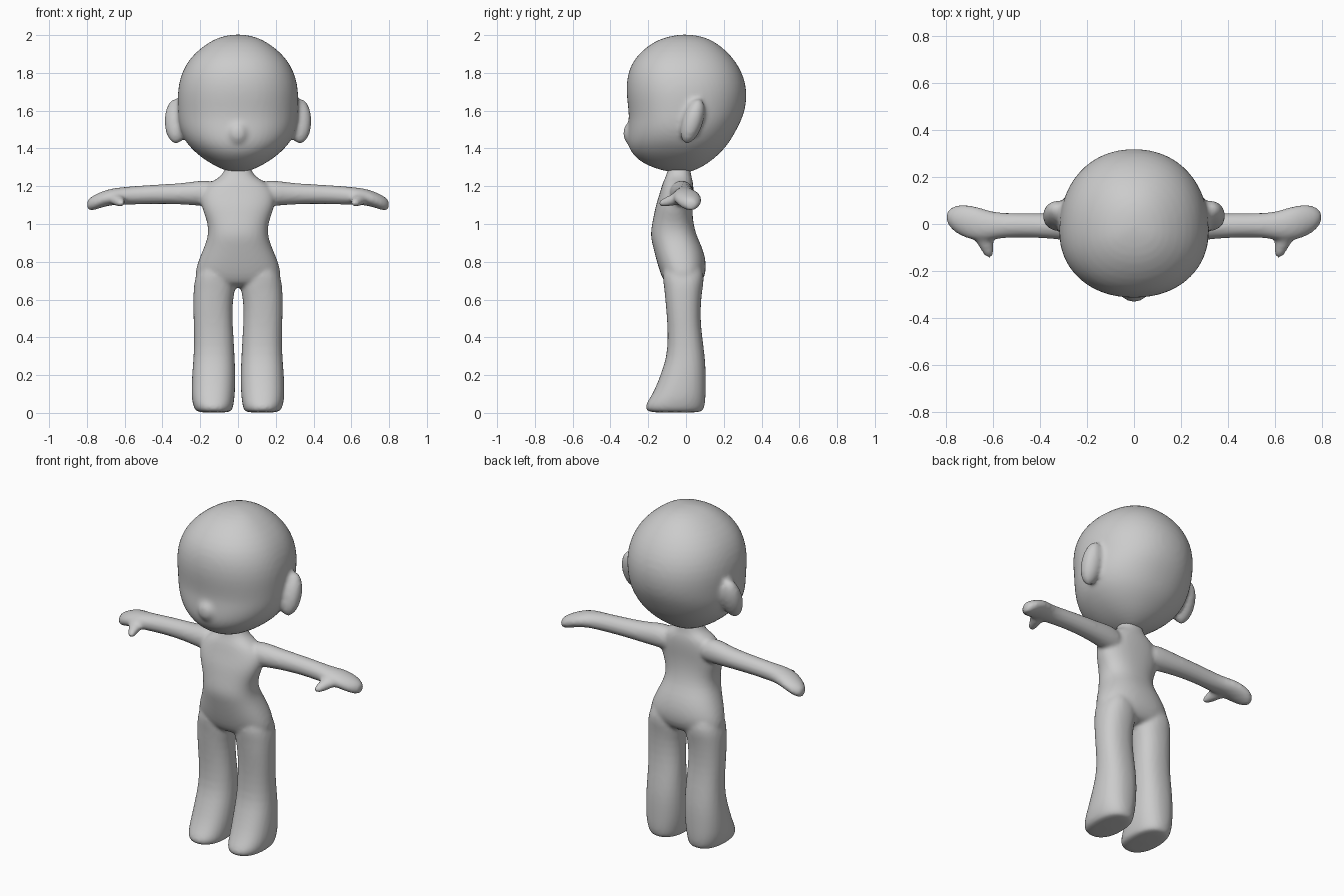
import bpy, bmesh, math
from mathutils import Vector

N = 32
skin = bpy.data.materials.new("plain grey")
skin.diffuse_color = (0.6, 0.6, 0.6, 1)


def loft(bm, rings, power=2.0):
    """Skin a closed tube through rings of (centre, half-axis u, half-axis v front, v back)."""
    loops = []
    for c, u, front, back in rings:
        loop = []
        for i in range(N):
            a = 2 * math.pi * i / N
            ca, sa = math.cos(a), math.sin(a)
            e = 2 / power
            cu = math.copysign(abs(ca) ** e, ca)
            sv = abs(sa) ** e
            loop.append(bm.verts.new(Vector(c) + Vector(u) * cu + Vector(front if sa < 0 else back) * sv))
        loops.append(loop)
    for a, b in zip(loops, loops[1:]):
        for i in range(N):
            j = (i + 1) % N
            bm.faces.new((a[i], a[j], b[j], b[i]))
    bm.faces.new(loops[0][::-1])
    bm.faces.new(loops[-1])


def upright(bm, rows, power=2.0):
    """Rows of z, x min, x max, y front, y back, y of widest point."""
    loft(bm, [(((x0 + x1) / 2, m, z), ((x1 - x0) / 2, 0, 0), (0, y0 - m, 0), (0, y1 - m, 0))
              for z, x0, x1, y0, y1, m in rows], power)


def sideways(bm, s, rows):
    """Rows of x, z low, z high, y front, y back, mirrored by s."""
    loft(bm, [((s * x, (y0 + y1) / 2, (z0 + z1) / 2), (0, 0, (z1 - z0) / 2),
               (0, (y0 - y1) / 2, 0), (0, (y1 - y0) / 2, 0)) for x, z0, z1, y0, y1 in rows])


def blob(bm, centre, radii, lean=0.0):
    """Ellipsoid tilted about x."""
    r = bmesh.ops.create_uvsphere(bm, u_segments=24, v_segments=14, radius=1)
    for v in r["verts"]:
        p = Vector((v.co.x * radii[0], v.co.y * radii[1], v.co.z * radii[2]))
        v.co = Vector(centre) + Vector((p.x, p.y + lean * p.z, p.z))


def finish(bm, name, voxel, smooth):
    """Fuse the volumes into one smooth skin."""
    bmesh.ops.recalc_face_normals(bm, faces=bm.faces)
    me = bpy.data.meshes.new(name)
    bm.to_mesh(me)
    bm.free()
    me.materials.append(skin)
    me.shade_smooth()
    ob = bpy.data.objects.new(name, me)
    bpy.context.collection.objects.link(ob)
    ob.modifiers.new("round", "SUBSURF").levels = 1
    ob.modifiers["round"].render_levels = 1
    rm = ob.modifiers.new("fuse", "REMESH")
    rm.mode, rm.voxel_size, rm.use_smooth_shade = "VOXEL", voxel, True
    sm = ob.modifiers.new("soften", "SMOOTH")
    sm.factor, sm.iterations = 0.5, smooth


# Body: neck, torso and hips
bm = bmesh.new()
torso = [(1.33, .06, -.09, .02), (1.27, .075, -.10, .025), (1.245, .10, -.11, .03),
         (1.215, .16, -.125, .04), (1.16, .20, -.14, .04), (1.10, .195, -.16, .035),
         (1.05, .178, -.17, .035), (1.00, .16, -.18, .04), (.94, .157, -.19, .055),
         (.88, .178, -.175, .085), (.82, .205, -.16, .103), (.76, .225, -.143, .108),
         (.71, .228, -.125, .095), (.675, .20, -.10, .07), (.665, .10, -.05, .03)]
upright(bm, [(z, -w, w, f, b, (f + b) / 2) for z, w, f, b in torso], 2.3)

for s in (-1, 1):
    # Leg flowing into the foot
    leg = [(.80, .06, .19, -.12, .08), (.72, .02, .228, -.125, .098), (.66, .012, .235, -.115, .088),
           (.60, .028, .237, -.11, .08), (.50, .03, .236, -.10, .076), (.40, .023, .232, -.096, .086),
           (.30, .018, .235, -.102, .10), (.22, .014, .242, -.128, .105), (.14, .014, .246, -.158, .105),
           (.08, .018, .246, -.19, .104), (.04, .024, .238, -.216, .10), (.015, .03, .228, -.212, .092),
           (.0, .045, .21, -.195, .08)]
    upright(bm, [(z, min(s * a, s * b), max(s * a, s * b), f, k, (f + k) / 2) for z, a, b, f, k in leg], 2.3)
    # Arm and mitten hand
    sideways(bm, s, [(.08, 1.09, 1.22, -.08, .03), (.18, 1.095, 1.235, -.09, .04), (.25, 1.10, 1.222, -.075, .043),
                     (.33, 1.105, 1.214, -.064, .046), (.45, 1.107, 1.208, -.057, .046),
                     (.56, 1.102, 1.20, -.058, .046), (.62, 1.103, 1.194, -.072, .056),
                     (.67, 1.10, 1.188, -.072, .075), (.72, 1.088, 1.173, -.06, .083),
                     (.765, 1.072, 1.152, -.036, .08), (.79, 1.07, 1.135, -.008, .062), (.80, 1.085, 1.12, .015, .045)])
    # Thumb
    loft(bm, [((s * x, y, z), (s * w, 0, 0), (0, 0, -h), (0, 0, h)) for x, y, z, w, h in
              [(.66, .0, 1.14, .05, .035), (.645, -.05, 1.135, .045, .034), (.632, -.09, 1.122, .034, .028),
               (.621, -.125, 1.112, .023, .022), (.616, -.146, 1.107, .012, .012)]])
finish(bm, "body", 0.011, 5)

# Head: round cranium, flat brow and full muzzle
bm = bmesh.new()
head = [(2.003, .03, -.03, .03), (1.992, .09, -.10, .09), (1.965, .152, -.172, .155), (1.91, .225, -.243, .223),
        (1.85, .275, -.29, .272), (1.78, .307, -.313, .308), (1.70, .322, -.318, .325), (1.62, .32, -.308, .318),
        (1.56, .318, -.302, .30), (1.50, .31, -.31, .27), (1.44, .282, -.312, .235), (1.40, .248, -.302, .205),
        (1.36, .205, -.277, .165), (1.32, .145, -.225, .115), (1.295, .095, -.165, .07),
        (1.278, .05, -.10, .03), (1.272, .02, -.06, .0)]
upright(bm, [(z, -w, w, f, b, -.03) for z, w, f, b in head], 2.15)
# Nose bump
blob(bm, (0, -.285, 1.48), (.06, .048, .065))
# Ears
for s in (-1, 1):
    blob(bm, (s * .327, .035, 1.545), (.063, .058, .12), .25)
finish(bm, "head", 0.013, 5)
